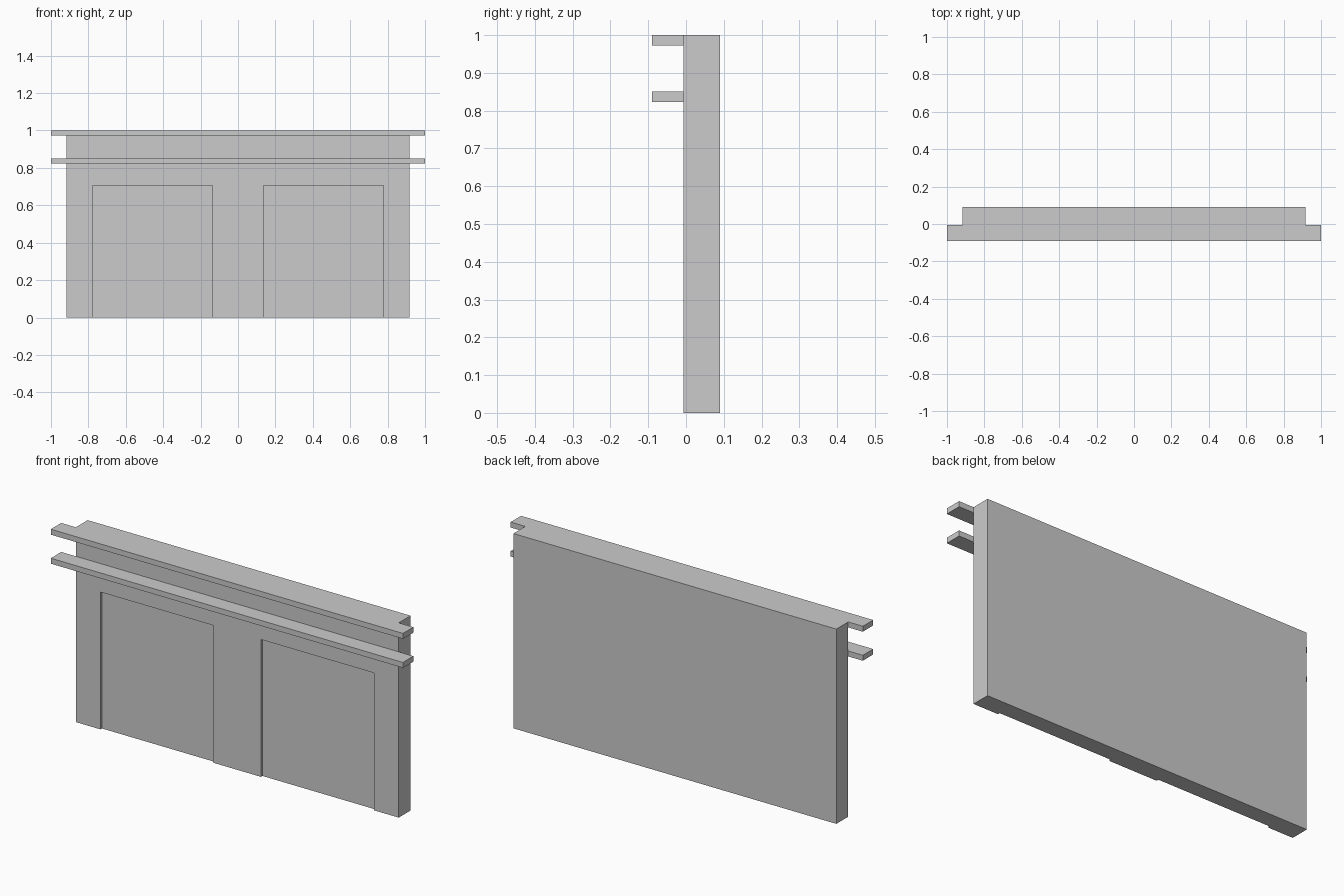
import bpy

if "Cube" in bpy.data.objects:
    bpy.data.objects.remove(bpy.data.objects["Cube"])


def box(name, x0, x1, y0, y1, z0, z1):
    bpy.ops.mesh.primitive_cube_add(
        size=1, location=((x0 + x1) / 2, (y0 + y1) / 2, (z0 + z1) / 2))
    obj = bpy.context.object
    obj.name = name
    obj.scale = (x1 - x0, y1 - y0, z1 - z0)
    bpy.ops.object.transform_apply(location=True, rotation=False, scale=True)
    return obj


FRONT, BACK = -0.006, 0.09   # wall faces
RECESS = 0.012               # depth of the door recesses

# Main wall slab
wall = box("wall", -0.917, 0.917, FRONT, BACK, 0, 1)

# Two shallow door recesses, open at the floor
for side in (-1, 1):
    xs = sorted((side * 0.135, side * 0.777))
    cutter = box("door_cutter", *xs, FRONT - 0.1, FRONT + RECESS, -0.1, 0.705)
    cutter.hide_render = True
    mod = wall.modifiers.new("door_recess", 'BOOLEAN')
    mod.operation = 'DIFFERENCE'
    mod.solver = 'EXACT'
    mod.object = cutter
    bpy.context.view_layer.objects.active = wall
    bpy.ops.object.modifier_apply(modifier=mod.name)
    bpy.data.objects.remove(cutter)

# Projecting ledges, wider than the wall
for name, top in (("upper_ledge", 1.0), ("lower_ledge", 0.851)):
    box(name, -1, 1, -0.09, FRONT, top - 0.028, top)
